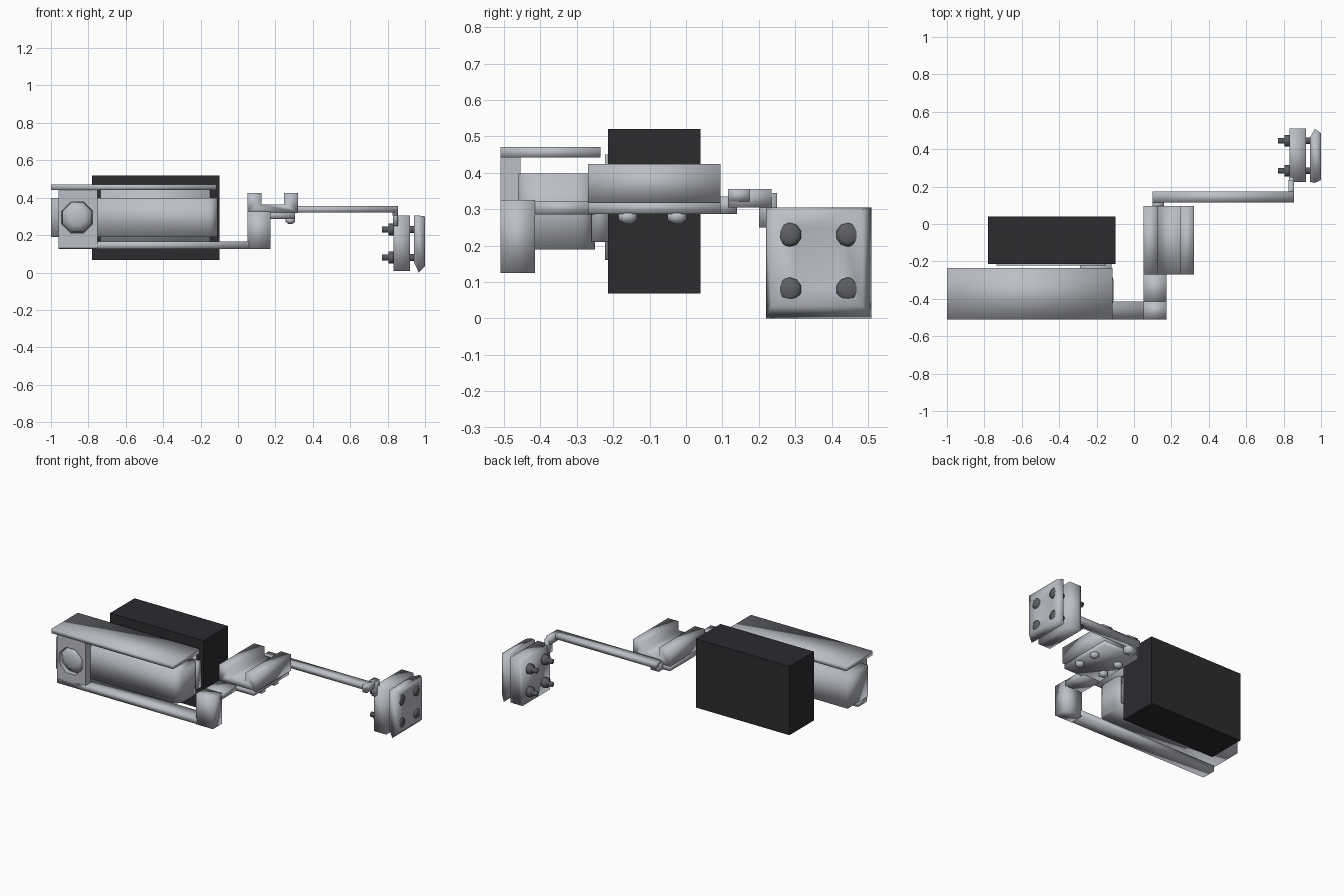
import bpy, bmesh, math
from mathutils import Vector

cube = bpy.data.objects.get("Cube")
if cube:
    bpy.data.objects.remove(cube, do_unlink=True)


def material(name, rgb):
    m = bpy.data.materials.new(name)
    m.use_nodes = True
    m.diffuse_color = (*rgb, 1)
    m.node_tree.nodes["Principled BSDF"].inputs["Base Color"].default_value = (*rgb, 1)
    return m


METAL = material("pale grey metal", (0.50, 0.52, 0.57))
BLACK = material("black casing", (0.025, 0.025, 0.03))
STEEL = material("dark grey bolts", (0.11, 0.115, 0.125))


def finish(name, bm, mat, smooth=True):
    bmesh.ops.recalc_face_normals(bm, faces=bm.faces)
    mesh = bpy.data.meshes.new(name)
    bm.to_mesh(mesh)
    bm.free()
    mesh.materials.append(mat)
    for p in mesh.polygons:
        p.use_smooth = smooth
    ob = bpy.data.objects.new(name, mesh)
    bpy.context.collection.objects.link(ob)
    return ob


def box(name, x, y, z, mat=METAL, smooth=True):
    """Box from (min, max) ranges."""
    bm = bmesh.new()
    bmesh.ops.create_cube(bm, size=1)
    for v in bm.verts:
        v.co = Vector([(r[0] + r[1]) / 2 + c * (r[1] - r[0])
                       for r, c in zip((x, y, z), v.co)])
    return finish(name, bm, mat, smooth)


def loft(name, rings, mat=METAL):
    """Skin a list of equal rings and cap both ends."""
    bm = bmesh.new()
    loops = [[bm.verts.new(p) for p in ring] for ring in rings]
    n = len(loops[0])
    for a, b in zip(loops, loops[1:]):
        for i in range(n):
            j = (i + 1) % n
            bm.faces.new((a[i], a[j], b[j], b[i]))
    bm.faces.new(loops[0])
    bm.faces.new(loops[-1])
    return finish(name, bm, mat)


def disc(axis, at, centre, r, sides):
    """Ring of points perpendicular to an axis."""
    ring = []
    for k in range(sides):
        a = math.tau * (k + 0.5) / sides
        p = [centre[0] + r * math.cos(a), centre[1] + r * math.sin(a)]
        p.insert(axis, at)
        ring.append(p)
    return ring


def turned(name, axis, centre, steps, mat, sides=10):
    """Turned part from (position, radius) steps along an axis."""
    return loft(name, [disc(axis, t, centre, r, sides) for t, r in steps], mat)


def rect(x, y, z):
    return [(x, y[0], z[0]), (x, y[1], z[0]), (x, y[1], z[1]), (x, y[0], z[1])]


# Dark casing with a thin mounting face and spacer
box("casing", (-0.78, -0.10), (-0.215, 0.04), (0.068, 0.52), BLACK, False)
box("casing_face", (-0.735, -0.15), (-0.222, -0.214), (0.16, 0.45))
box("casing_spacer", (-0.29, -0.12), (-0.26, -0.214), (0.21, 0.385))

# Main body, rounded at its inner end
body = box("body", (-1.0, -0.11), (-0.46, -0.25), (0.19, 0.398))
bm = bmesh.new()
bm.from_mesh(body.data)
ends = [e for e in bm.edges if all(v.co.x > -0.2 for v in e.verts)
        and abs(e.verts[0].co.z - e.verts[1].co.z) > 0.1]
bmesh.ops.bevel(bm, geom=ends, offset=0.05, segments=3, affect='EDGES', profile=0.5)
bm.to_mesh(body.data)
bm.free()

# Hood over the body
box("hood", (-1.0, -0.115), (-0.51, -0.235), (0.442, 0.471))

# Front plate with a button hole
plate = box("front_plate", (-0.96, -0.75), (-0.51, -0.455), (0.13, 0.445), smooth=False)
cutter = turned("hole_cutter", 1, (-0.86, 0.295), [(-0.6, 0.09), (-0.4, 0.09)], METAL, 8)
cutter.hide_render = True
cutter.hide_viewport = True
cut = plate.modifiers.new("hole", 'BOOLEAN')
cut.object = cutter
cut.operation = 'DIFFERENCE'
cut.solver = 'EXACT'
turned("button", 1, (-0.86, 0.295), [(-0.505, 0.045), (-0.485, 0.085), (-0.45, 0.088)], METAL, 8)

# Lower rail, post and arm reaching back
box("lower_rail", (-0.96, 0.06), (-0.51, -0.415), (0.127, 0.165))
box("post", (0.05, 0.175), (-0.51, -0.415), (0.125, 0.325))
box("back_arm", (0.05, 0.175), (-0.43, -0.25), (0.285, 0.322))
box("base_plate", (0.05, 0.305), (-0.27, 0.095), (0.287, 0.322))

# U shaped clamp
profile = [(0.05, 0.318), (0.32, 0.318), (0.32, 0.425), (0.245, 0.425),
           (0.245, 0.365), (0.125, 0.365), (0.125, 0.425), (0.05, 0.425)]
clamp = loft("clamp", [[(x, y, z) for x, z in profile] for y in (-0.27, 0.095)])

# Screws under the clamp
for i, x in enumerate((0.10, 0.28)):
    for j, y in enumerate((-0.16, -0.025)):
        turned(f"clamp_screw_{i}_{j}", 2, (x, y),
               [(0.26, 0.012), (0.272, 0.028), (0.29, 0.028)], METAL, 8)

# Long rod and its joints
box("rod_joint", (0.10, 0.16), (0.08, 0.14), (0.287, 0.335))
box("rod", (0.10, 0.855), (0.115, 0.175), (0.322, 0.355))
box("rod_end", (0.825, 0.855), (0.115, 0.235), (0.305, 0.355))
box("rod_foot", (0.83, 0.855), (0.20, 0.25), (0.25, 0.345))

# Rear pad plate
full_y, full_z = (0.225, 0.51), (0.008, 0.305)
loft("rear_pad", [rect(0.832, full_y, full_z), rect(0.85, full_y, full_z),
                  rect(0.92, full_y, full_z)])

# Outer pad plate with a tapered rim and dished face
loft("outer_pad", [
    rect(0.94, (0.225, 0.46), (0.055, 0.305)),
    rect(0.967, (0.22, 0.51), (0.0, 0.305)),
    rect(1.0, (0.235, 0.485), (0.035, 0.30)),
    rect(0.985, (0.30, 0.43), (0.09, 0.25))])

# Bolts through both pads
for i, y in enumerate((0.285, 0.445)):
    for j, z in enumerate((0.08, 0.23)):
        turned(f"pad_bolt_{i}_{j}", 0, (y, z),
               [(0.77, 0.016), (0.805, 0.016), (0.806, 0.032), (0.835, 0.032),
                (0.836, 0.018), (0.95, 0.018), (0.951, 0.033), (0.992, 0.033),
                (0.998, 0.02)], STEEL)
